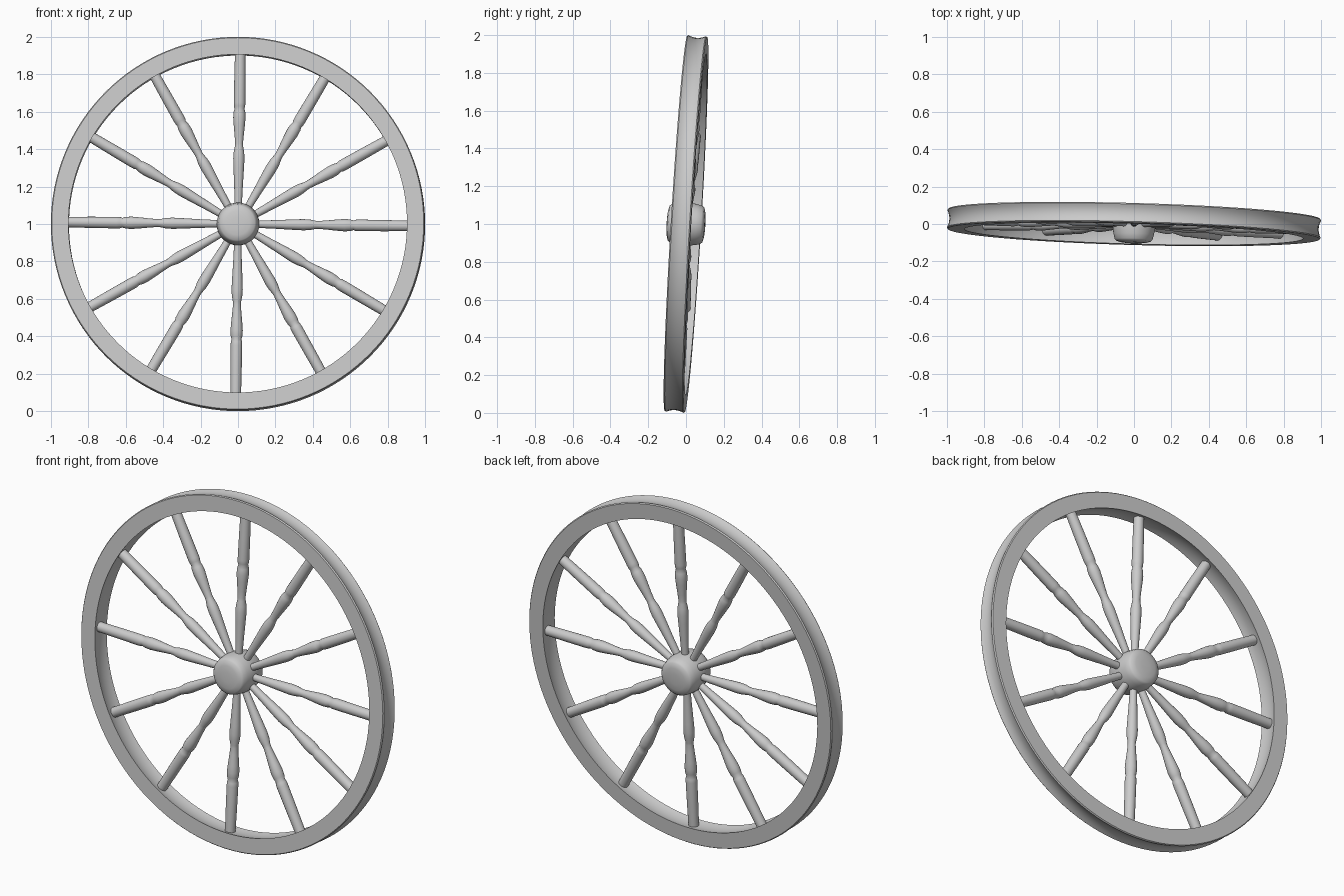
import bpy, math
from mathutils import Matrix, Vector

if "Cube" in bpy.data.objects:
    bpy.data.objects.remove(bpy.data.objects["Cube"])

# Wheel leans slightly: its axis is close to +y
AXIS = Vector((0.028, 1, -0.06)).normalized()
TILT = Vector((0, 1, 0)).rotation_difference(AXIS).to_matrix().to_4x4()
WHEEL = Matrix.Translation((0, 0, 1)) @ TILT
TO_Y = Matrix.Rotation(-math.pi / 2, 4, 'X')      # local z -> y


def lathe(name, profile, steps, matrix, closed=False, angle=35):
    """Revolve (radius, height) points about z; closed makes a ring, open gets end caps."""
    verts, faces, n = [], [], len(profile)
    for i in range(steps):
        a = 2 * math.pi * i / steps
        verts += [(r * math.cos(a), r * math.sin(a), h) for r, h in profile]
    for i in range(steps):
        j = (i + 1) % steps
        for k in range(n if closed else n - 1):
            m = (k + 1) % n
            faces.append((i * n + k, j * n + k, j * n + m, i * n + m))
    if not closed:
        faces.append([i * n for i in reversed(range(steps))])
        faces.append([i * n + n - 1 for i in range(steps)])
    me = bpy.data.meshes.new(name)
    me.from_pydata(verts, [], faces)
    ob = bpy.data.objects.new(name, me)
    bpy.context.collection.objects.link(ob)
    ob.matrix_world = matrix
    bpy.ops.object.select_all(action='DESELECT')
    ob.select_set(True)
    bpy.context.view_layer.objects.active = ob
    bpy.ops.object.shade_smooth_by_angle(angle=math.radians(angle))
    return ob


# Rim: hollowed outer tread and gently hollowed inner face
HW = 0.053
ts = [-1 + 2 * i / 8 for i in range(9)]
outer = [(0.987 + 0.012 * t * t, HW * 0.88 * t) for t in ts]
inner = [(0.914 - 0.009 * t * t, HW * t) for t in reversed(ts)]
rim = [(0.994, -HW)] + outer + [(0.994, HW)] + inner
lathe("rim", rim, 128, WHEEL @ TO_Y, closed=True)

# Hub: short barrel with softly domed ends
half = [(0.03, 0.102), (0.065, 0.099), (0.092, 0.092), (0.101, 0.082),
        (0.108, 0.055), (0.113, 0.025)]
hub = [(r, -h) for r, h in half] + [(0.114, 0)] + [(r, h) for r, h in reversed(half)]
lathe("hub", hub, 48, WHEEL @ TO_Y)

# Turned spokes
spoke = [(0.020, 0.07), (0.020, 0.12), (0.023, 0.20), (0.028, 0.30),
         (0.030, 0.35), (0.028, 0.385), (0.022, 0.415), (0.021, 0.43),
         (0.024, 0.47), (0.030, 0.53), (0.033, 0.57), (0.031, 0.60),
         (0.026, 0.618), (0.030, 0.63), (0.031, 0.65), (0.030, 0.78), (0.028, 0.925)]
for i in range(12):
    turn = Matrix.Rotation(math.radians(30 * i + 0.7), 4, 'Y')
    lathe(f"spoke_{i + 1}", spoke, 20, WHEEL @ turn)
